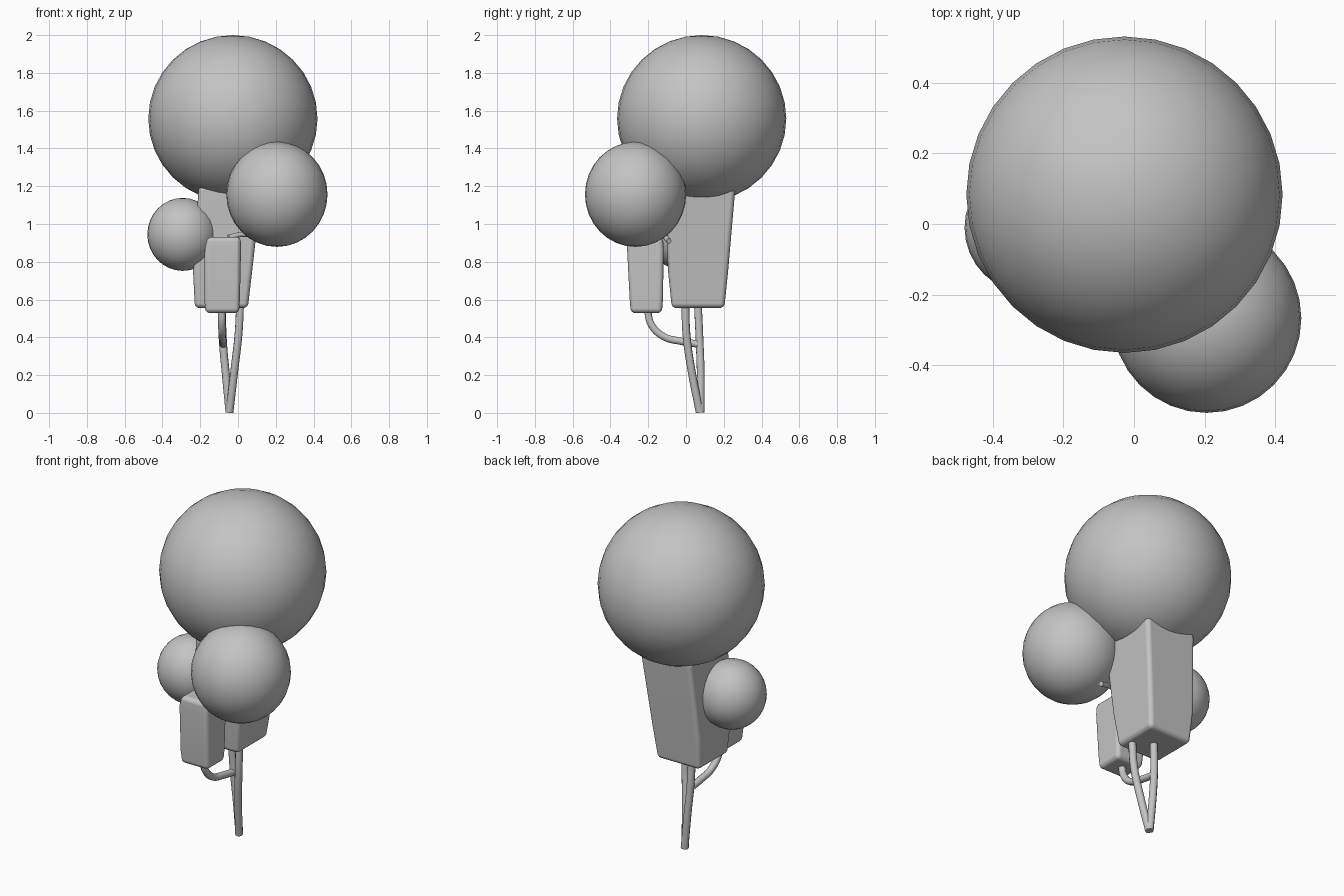
import bpy, bmesh

if "Cube" in bpy.data.objects:
    bpy.data.objects.remove(bpy.data.objects["Cube"])

grey = bpy.data.materials.new("plain grey")
grey.diffuse_color = (0.55, 0.55, 0.55, 1)
grey.use_nodes = True
grey.node_tree.nodes["Principled BSDF"].inputs["Base Color"].default_value = grey.diffuse_color


def finish(ob, name, angle=None):
    ob.name = name
    ob.data.materials.append(grey)
    bpy.ops.object.select_all(action='DESELECT')
    ob.select_set(True)
    bpy.context.view_layer.objects.active = ob
    if angle:
        bpy.ops.object.shade_smooth_by_angle(angle=angle)
    else:
        bpy.ops.object.shade_smooth()


def ball(name, loc, radii):
    bpy.ops.mesh.primitive_uv_sphere_add(segments=32, ring_count=16, radius=1, location=loc)
    ob = bpy.context.object
    ob.scale = radii
    finish(ob, name)


def block(name, rings, bevel):
    """Loft of rectangles: (z, x0, x1, y0, y1), with rounded edges."""
    bm = bmesh.new()
    loops = [[bm.verts.new(p) for p in ((x0, y0, z), (x1, y0, z), (x1, y1, z), (x0, y1, z))]
             for z, x0, x1, y0, y1 in rings]
    for a, b in zip(loops, loops[1:]):
        for i in range(4):
            j = (i + 1) % 4
            bm.faces.new((a[i], a[j], b[j], b[i]))
    bm.faces.new(loops[0][::-1])
    bm.faces.new(loops[-1])
    me = bpy.data.meshes.new(name)
    bm.to_mesh(me)
    bm.free()
    ob = bpy.data.objects.new(name, me)
    bpy.context.collection.objects.link(ob)
    finish(ob, name, 1.0)
    m = ob.modifiers.new("rounded edges", 'BEVEL')
    m.width, m.segments, m.limit_method, m.angle_limit = bevel, 4, 'ANGLE', 0.7
    m.harden_normals = True


def stem(name, pts, r):
    cu = bpy.data.curves.new(name, 'CURVE')
    cu.dimensions = '3D'
    cu.bevel_depth, cu.bevel_resolution = r, 3
    cu.use_fill_caps = True
    cu.resolution_u = 6
    sp = cu.splines.new('BEZIER')
    sp.bezier_points.add(len(pts) - 1)
    for bp, p in zip(sp.bezier_points, pts):
        bp.co = p
        bp.handle_left_type = bp.handle_right_type = 'AUTO'
    ob = bpy.data.objects.new(name, cu)
    bpy.context.collection.objects.link(ob)
    bpy.ops.object.select_all(action='DESELECT')
    ob.select_set(True)
    bpy.context.view_layer.objects.active = ob
    bpy.ops.object.convert(target='MESH')
    finish(bpy.context.object, name, 1.0)


# Round crowns
ball("large_crown", (-0.027, 0.083, 1.558), (0.448, 0.448, 0.442))
ball("medium_crown", (0.206, -0.267, 1.157), (0.268, 0.268, 0.278))
ball("small_crown", (-0.293, -0.01, 0.945), (0.187, 0.187, 0.193))

# Boxy foliage blocks
block("large_block", [(0.555, -0.228, 0.052, -0.075, 0.203),
                      (0.75, -0.238, 0.075, -0.095, 0.223),
                      (1.2, -0.208, 0.125, -0.11, 0.262)], 0.025)
block("small_block", [(0.528, -0.172, 0.006, -0.292, -0.128),
                      (0.60, -0.178, 0.010, -0.298, -0.122),
                      (0.87, -0.176, 0.016, -0.312, -0.118),
                      (0.932, -0.162, 0.014, -0.308, -0.122)], 0.025)

# Trunk stems and side branches
stem("right_stem", [(0.012, -0.003, 0.60), (0.003, 0.002, 0.42),
                    (-0.02, 0.030, 0.22), (-0.045, 0.073, 0.003)], 0.021)
stem("left_stem", [(-0.086, 0.062, 0.60), (-0.080, 0.072, 0.38),
                   (-0.064, 0.078, 0.20), (-0.045, 0.077, 0.003)], 0.021)
stem("low_branch", [(-0.085, -0.205, 0.56), (-0.085, -0.185, 0.47), (-0.083, -0.12, 0.405),
                    (-0.080, -0.02, 0.378), (-0.078, 0.075, 0.362)], 0.020)
stem("high_twig", [(-0.05, -0.165, 0.93), (0.04, -0.13, 0.945), (0.155, -0.09, 0.91)], 0.014)
